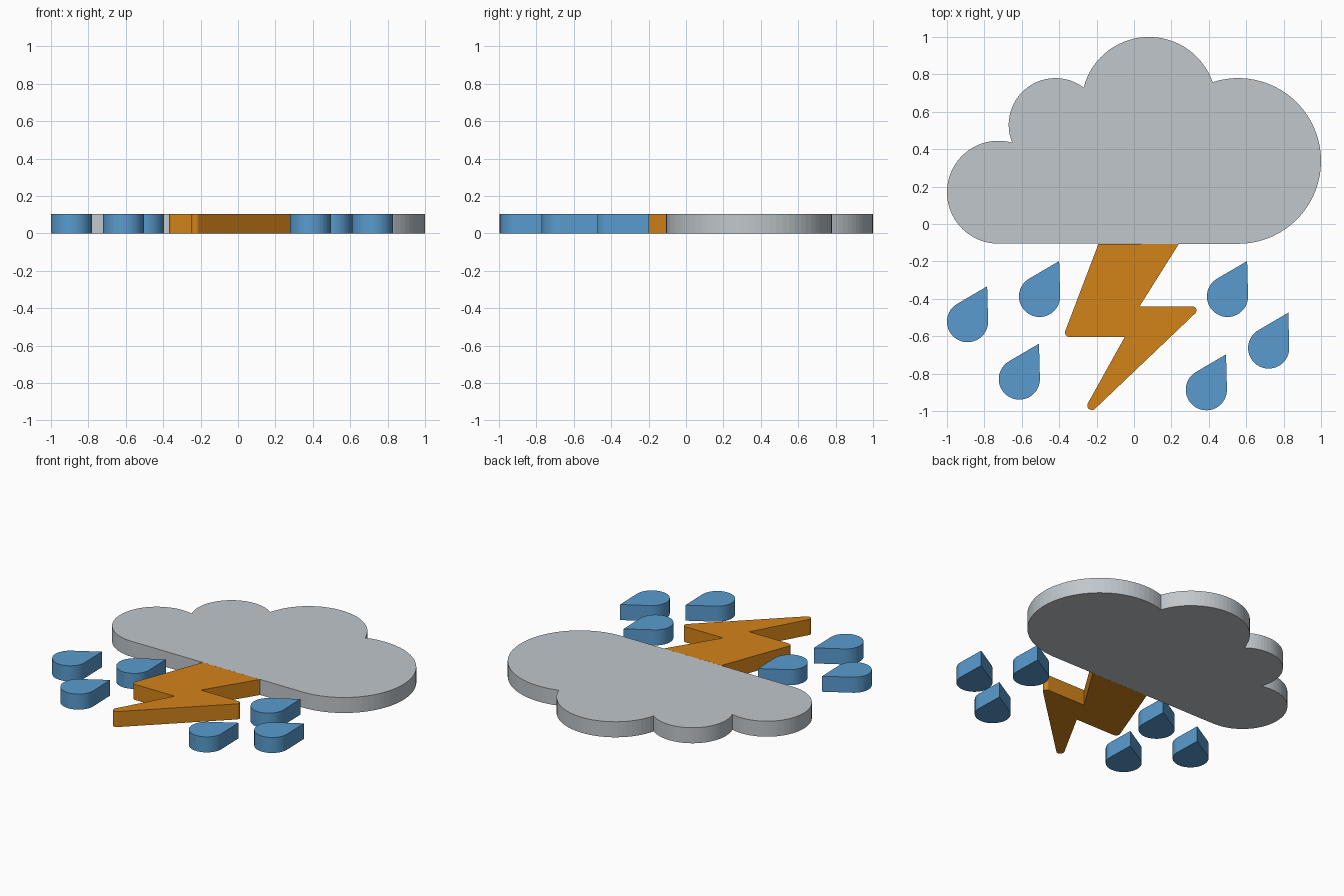
import bpy, bmesh
from math import atan2, acos, cos, sin, tan, pi, ceil
from mathutils import Vector

if "Cube" in bpy.data.objects:
    bpy.data.objects.remove(bpy.data.objects["Cube"])

THICK = 0.105


def material(name, rgb):
    m = bpy.data.materials.new(name)
    m.diffuse_color = (*rgb, 1)
    m.use_nodes = True
    m.node_tree.nodes["Principled BSDF"].inputs["Base Color"].default_value = m.diffuse_color
    return m


def slab(name, outline, mat):
    """Extrude a counter-clockwise outline from z = 0 up to THICK."""
    bm = bmesh.new()
    face = bm.faces.new([bm.verts.new((x, y, 0)) for x, y in outline])
    ext = bmesh.ops.extrude_face_region(bm, geom=[face], use_keep_orig=True)
    top = [g for g in ext["geom"] if isinstance(g, bmesh.types.BMVert)]
    bmesh.ops.translate(bm, verts=top, vec=(0, 0, THICK))
    bmesh.ops.recalc_face_normals(bm, faces=bm.faces)
    me = bpy.data.meshes.new(name)
    bm.to_mesh(me)
    bm.free()
    me.materials.append(mat)
    ob = bpy.data.objects.new(name, me)
    bpy.context.collection.objects.link(ob)
    return ob


def arc(c, r, a0, a1, per_turn=72):
    n = max(3, ceil(abs(a1 - a0) / (2 * pi) * per_turn))
    return [(c[0] + r * cos(a0 + (a1 - a0) * i / n),
             c[1] + r * sin(a0 + (a1 - a0) * i / n)) for i in range(n + 1)]


def crossing(c0, r0, c1, r1):
    """Outer crossing point of two neighbouring puffs, going counter-clockwise."""
    c0, c1 = Vector(c0), Vector(c1)
    d = (c1 - c0).length
    a = (r0 * r0 - r1 * r1 + d * d) / (2 * d)
    h = (r0 * r0 - a * a) ** 0.5
    u = (c1 - c0) / d
    return c0 + u * a + Vector((u.y, -u.x)) * h


def fillet(p, prev, nxt, r, n=8):
    """Round the convex corner p of a counter-clockwise outline."""
    p, prev, nxt = Vector(p), Vector(prev), Vector(nxt)
    u, v = (prev - p).normalized(), (nxt - p).normalized()
    half = u.angle(v) / 2
    c = p + (u + v).normalized() * (r / sin(half))
    s = p + u * (r / tan(half)) - c
    a0 = atan2(s.y, s.x)
    return arc(c, r, a0, a0 + pi - 2 * half, 72)


grey = material("cloud_grey", (0.53, 0.57, 0.60))
orange = material("bolt_orange", (0.65, 0.23, 0.01))
blue = material("rain_blue", (0.10, 0.33, 0.62))

# Cloud: four puffs, right to left, joined by a flat bottom
puffs = [((0.557, 0.337), 0.443), ((0.08, 0.639), 0.361),
         ((-0.42, 0.53), 0.25), ((-0.725, 0.17), 0.275)]
outline = []
start = -pi / 2
for i, (c, r) in enumerate(puffs):
    if i < len(puffs) - 1:
        c1, r1 = puffs[i + 1]
        p = crossing(c, r, c1, r1)
        end = atan2(p.y - c[1], p.x - c[0])
        next_start = atan2(p.y - c1[1], p.x - c1[0])
    else:
        end = 3 * pi / 2
    while end < start:
        end += 2 * pi
    pts = arc(c, r, start, end)
    outline += pts if i == 0 else pts[1:]
    start = next_start
slab("cloud", outline, grey)

# Lightning bolt: zigzag with three rounded tips (x, y, radius)
bolt = [(-0.19, -0.106, 0), (-0.38, -0.605, 0.025), (-0.05, -0.605, 0),
        (-0.325, -1.099, 0.0245), (0.367, -0.44, 0.022), (0.03, -0.44, 0),
        (0.24, -0.106, 0)]
outline = []
for i, (x, y, r) in enumerate(bolt):
    if r:
        outline += fillet((x, y), bolt[i - 1][:2], bolt[(i + 1) % len(bolt)][:2], r)
    else:
        outline.append((x, y))
slab("lightning_bolt", outline, orange)

# Raindrops: round body with tangent lines to a pointed tip
tips = [(-0.40, -0.198), (-0.785, -0.333), (-0.508, -0.64),
        (0.605, -0.198), (0.825, -0.474), (0.492, -0.697)]
R, OFF = 0.11, Vector((0.105, 0.189))
mid, spread = atan2(OFF.y, OFF.x), acos(R / OFF.length)
for i, tip in enumerate(tips):
    c = Vector(tip) - OFF
    body = arc(c, R, mid + spread, mid - spread + 2 * pi)
    slab(f"raindrop_{i + 1}", [tip] + body, blue)
